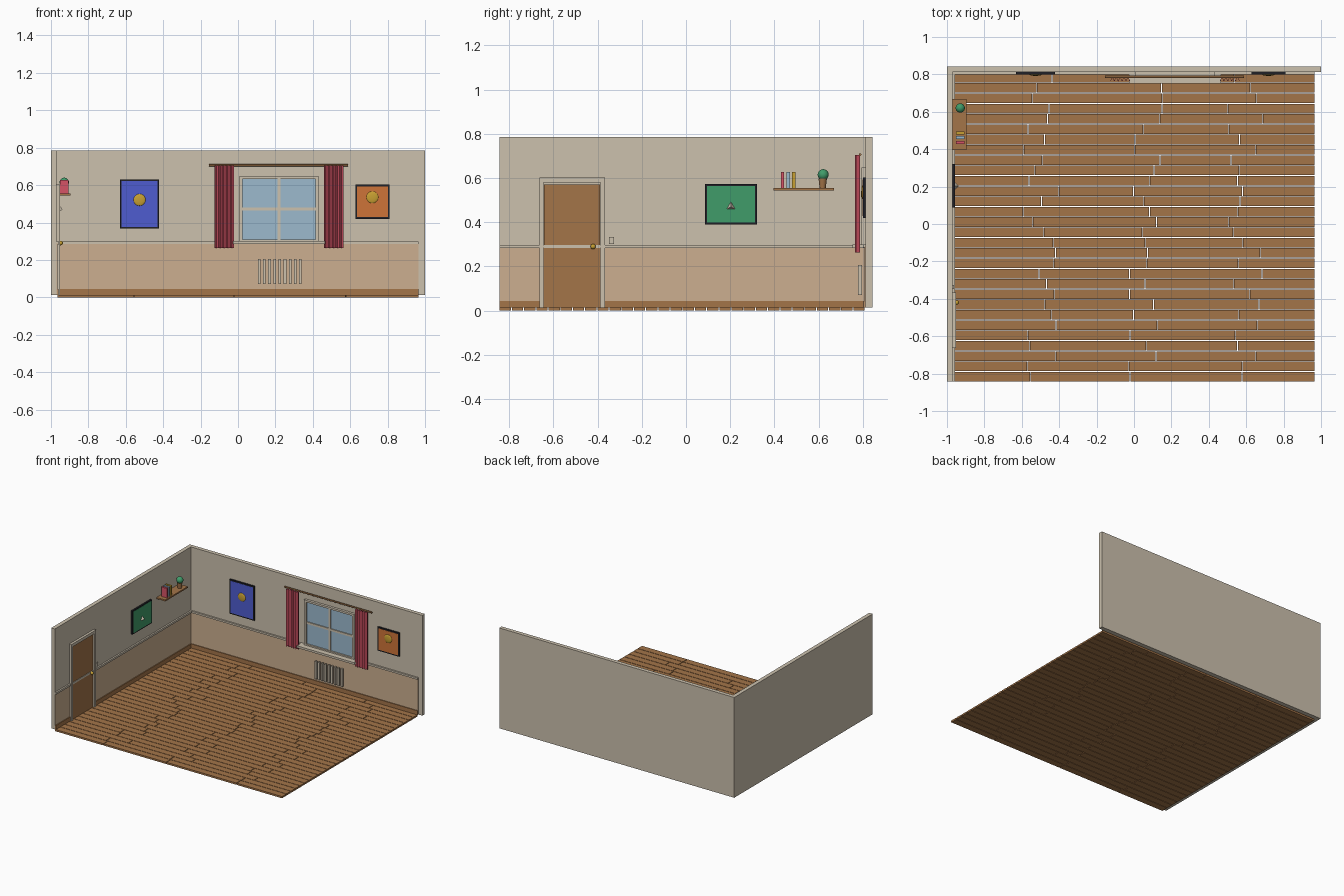
import bpy, bmesh, math, random
from mathutils import Matrix

if "Cube" in bpy.data.objects:
    bpy.data.objects.remove(bpy.data.objects["Cube"])

random.seed(4)


def mat(name, r, g, b):
    lin = [((c / 255 + 0.055) / 1.055) ** 2.4 for c in (r, g, b)]
    m = bpy.data.materials.new(name)
    m.diffuse_color = (*lin, 1)
    m.use_nodes = True
    m.node_tree.nodes["Principled BSDF"].inputs["Base Color"].default_value = m.diffuse_color
    return m


BEIGE = mat("warm_beige", 204, 193, 174)
TAN = mat("wainscot_tan", 204, 175, 144)
WOOD = mat("wood_brown", 164, 117, 73)
DARK = mat("frame_black", 32, 32, 38)
BLUE = mat("canvas_blue", 78, 92, 208)
GREEN = mat("leaf_green", 64, 156, 106)
ORANGE = mat("canvas_orange", 206, 116, 56)
GOLD = mat("gold", 200, 160, 50)
RED = mat("curtain_red", 214, 84, 102)
GLASS = mat("glass_blue", 156, 186, 206)


def finish(name, bm, material, smooth=False):
    bmesh.ops.recalc_face_normals(bm, faces=bm.faces)
    me = bpy.data.meshes.new(name)
    bm.to_mesh(me)
    bm.free()
    me.materials.append(material)
    ob = bpy.data.objects.new(name, me)
    bpy.context.collection.objects.link(ob)
    if smooth:
        bpy.context.view_layer.objects.active = ob
        ob.select_set(True)
        bpy.ops.object.shade_smooth_by_angle(angle=math.radians(40))
        ob.select_set(False)
    return ob


def add_box(bm, x, y, z):
    m = Matrix.Translation([(a + b) / 2 for a, b in (x, y, z)]) @ \
        Matrix.Diagonal((x[1] - x[0], y[1] - y[0], z[1] - z[0], 1))
    bmesh.ops.create_cube(bm, size=1, matrix=m)


def boxes(name, material, *parts):
    bm = bmesh.new()
    for p in parts:
        add_box(bm, *p)
    return finish(name, bm, material)


def ball(name, material, loc, scale):
    bm = bmesh.new()
    bmesh.ops.create_uvsphere(bm, u_segments=16, v_segments=10, radius=1,
                              matrix=Matrix.Translation(loc) @ Matrix.Diagonal((*scale, 1)))
    return finish(name, bm, material, True)


def cone(name, material, loc, r1, r2, depth, segs, rot=None, smooth=True):
    bm = bmesh.new()
    bmesh.ops.create_cone(bm, cap_ends=True, segments=segs, radius1=r1, radius2=r2, depth=depth,
                          matrix=Matrix.Translation(loc) @ (rot or Matrix()))
    return finish(name, bm, material, smooth)


WX, WY = -0.97, 0.812          # inner wall faces
FZ, TOP, E = 0.0135, 0.785, 0.842

# plank floor: 30 rows with staggered joints
bm = bmesh.new()
rows, x0, x1, gap = 30, -0.966, 0.964, 0.004
pitch = (WY + E) / rows
for r in range(rows):
    y = -E + r * pitch
    cuts = [x0, *(c + random.uniform(-0.1, 0.1) for c in (-0.5, 0.06, 0.6)), x1]
    for a, b in zip(cuts, cuts[1:]):
        add_box(bm, (a, b - (gap if b < x1 else 0)), (y, y + pitch - gap), (0, FZ))
finish("floor_planks", bm, WOOD)

# walls
boxes("left_wall", BEIGE, ((-1, WX), (-E, E), (FZ, TOP)))
boxes("back_wall", BEIGE, ((WX, 1), (WY, E), (FZ, TOP)))

# wainscot, baseboard and chair rail on both walls
DY0, DY1 = -0.663, -0.366      # door casing span
XR = 0.966
boxes("wainscot", TAN, ((WX, WX + 0.004), (-E, WY), (FZ, 0.29)),
      ((WX, XR), (WY - 0.004, WY), (FZ, 0.29)))
boxes("baseboard", WOOD, ((WX, WX + 0.010), (-E, DY0), (FZ, 0.045)),
      ((WX, WX + 0.010), (DY1, WY), (FZ, 0.045)),
      ((WX, XR), (WY - 0.010, WY), (FZ, 0.045)))
boxes("chair_rail", BEIGE, ((WX, WX + 0.012), (-E, WY), (0.283, 0.298)),
      ((WX, XR), (WY - 0.012, WY), (0.285, 0.299)))

# door with casing and knob
boxes("door", WOOD, ((WX, WX + 0.008), (-0.642, -0.389), (FZ, 0.571)))
boxes("door_casing", BEIGE, ((WX, WX + 0.018), (DY0, -0.645), (FZ, 0.602)),
      ((WX, WX + 0.018), (-0.386, DY1), (FZ, 0.602)),
      ((WX, WX + 0.018), (-0.645, -0.386), (0.579, 0.602)))
ball("door_knob", GOLD, (-0.948, -0.42, 0.29), (0.012, 0.012, 0.012))
boxes("light_switch", BEIGE, ((WX, WX + 0.007), (-0.348, -0.325), (0.302, 0.334)))

# window: casing, muntins, glass and sill
CX, WZ0, WZ1 = 0.219, 0.292, 0.647
L, R = CX - 0.214, CX + 0.214
yc = (0.793, WY)
boxes("window_casing", BEIGE, ((L, L + 0.019), yc, (WZ0, WZ1)), ((R - 0.019, R), yc, (WZ0, WZ1)),
      ((L, R), yc, (WZ1 - 0.015, WZ1)), ((L, R), yc, (WZ0, WZ0 + 0.018)))
ym = (0.798, WY)
boxes("window_muntins", BEIGE, ((CX - 0.008, CX + 0.008), ym, (WZ0, WZ1 - 0.005)),
      ((L + 0.01, R - 0.01), ym, (0.464, 0.48)))
boxes("window_glass", GLASS, ((L + 0.01, R - 0.01), (0.805, WY), (WZ0 + 0.01, WZ1 - 0.01)))
boxes("window_sill", BEIGE, ((CX - 0.246, CX + 0.246), (0.752, WY), (0.284, 0.3)))

# curtain rod and pleated curtains
cone("curtain_rod", WOOD, (CX - 0.002, 0.787, 0.706), 0.006, 0.006, 0.744, 12,
     Matrix.Rotation(math.pi / 2, 4, 'Y'))
for side, xa in (("left", -0.126), ("right", 0.460)):
    bm = bmesh.new()
    n, w = 40, 0.104
    wave = [(xa + w * i / n, 0.772 - 0.009 * math.cos(10 * math.pi * i / n)) for i in range(n + 1)]
    outline = wave + [(x, y + 0.006) for x, y in reversed(wave)]
    lo = [bm.verts.new((x, y, 0.264)) for x, y in outline]
    hi = [bm.verts.new((x, y, 0.704)) for x, y in outline]
    m = len(outline)
    for i in range(m):
        j = (i + 1) % m
        bm.faces.new((lo[i], lo[j], hi[j], hi[i]))
    for ring in (lo, hi):
        for i in range(n):
            bm.faces.new((ring[i], ring[i + 1], ring[m - 2 - i], ring[m - 1 - i]))
    finish(side + "_curtain", bm, RED, True)

# radiator fins under the window
boxes("radiator_fins", BEIGE, *[((0.106 + 0.0276 * i, 0.12 + 0.0276 * i), (0.778, 0.795), (0.07, 0.206))
                                for i in range(9)])

# framed pictures on the back wall with a flattened gold disc
for name, material, xa, xb, za, zb, dz in (("blue", BLUE, -0.631, -0.422, 0.367, 0.631, 0.521),
                                           ("orange", ORANGE, 0.627, 0.81, 0.42, 0.602, 0.535)):
    b = 0.009
    boxes(name + "_picture_frame", DARK, ((xa, xb), (0.800, WY), (za, zb)))
    boxes(name + "_picture_canvas", material, ((xa + b, xb - b), (0.7985, 0.801), (za + b, zb - b)))
    ball(name + "_picture_sun", GOLD, ((xa + xb) / 2, 0.798, dz), (0.032, 0.006, 0.032))

# green picture on the left wall with a three-sided spike
boxes("green_picture_frame", DARK, ((WX, -0.958), (0.087, 0.32), (0.39, 0.572)))
boxes("green_picture_canvas", GREEN, ((-0.959, -0.9565), (0.095, 0.312), (0.398, 0.564)))
cone("green_picture_spike", BEIGE, (-0.947, 0.203, 0.47), 0.023, 0, 0.02, 3,
     Matrix.Rotation(math.pi / 2, 4, 'Y') @ Matrix.Rotation(math.pi / 2, 4, 'Z'), False)

# shelf with books and a potted plant
boxes("shelf", WOOD, ((WX, -0.896), (0.396, 0.669), (0.544, 0.555)))
for name, material, ya in (("red", RED, 0.429), ("blue", GLASS, 0.455), ("gold", GOLD, 0.479)):
    boxes(name + "_book", material, ((-0.953, -0.906), (ya, ya + 0.015), (0.555, 0.628)))
cone("plant_pot", WOOD, (-0.929, 0.618, 0.576), 0.014, 0.019, 0.042, 16)
ball("plant_leaves", GREEN, (-0.929, 0.62, 0.615), (0.025, 0.025, 0.025))
